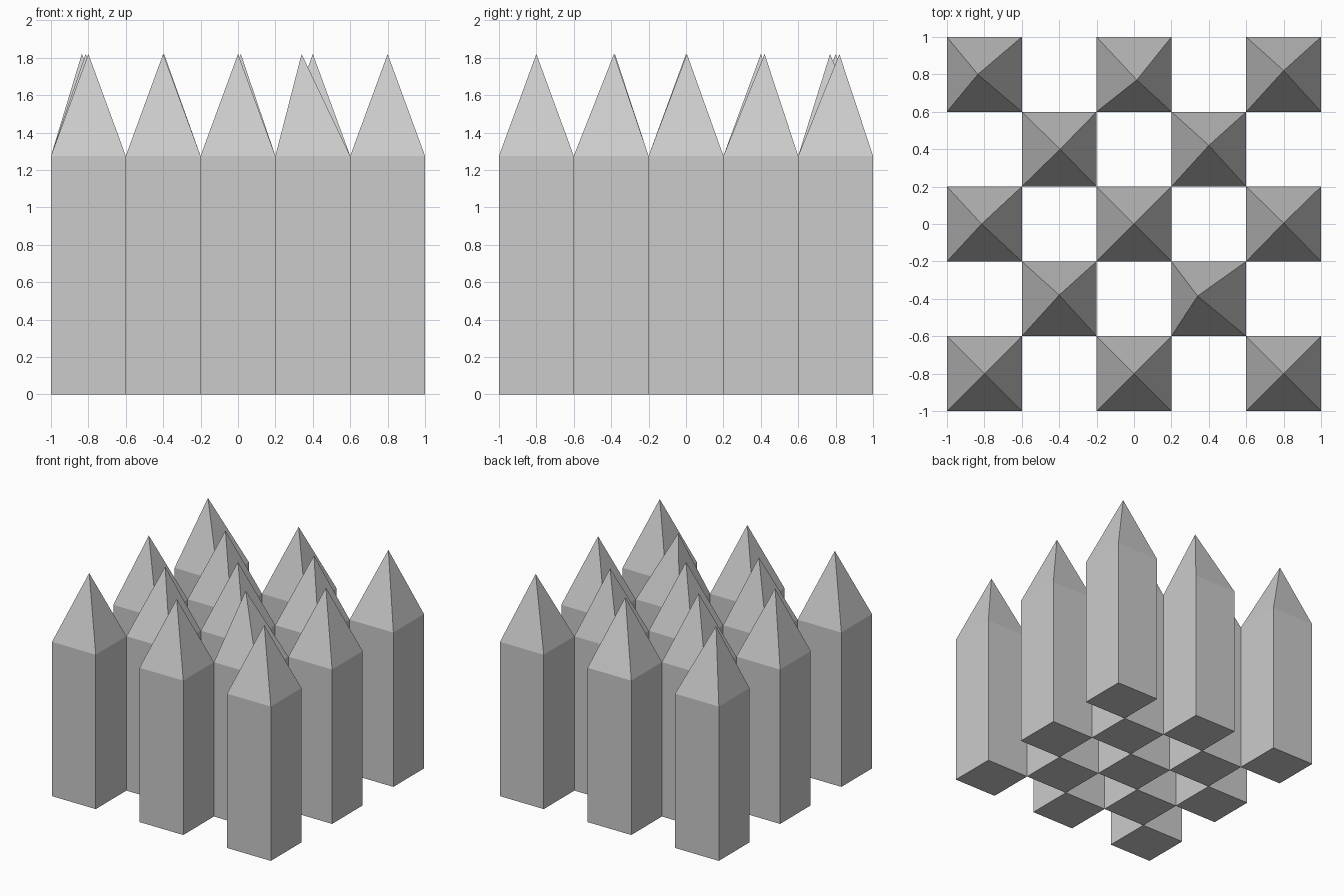
import bpy, bmesh

if "Cube" in bpy.data.objects:
    bpy.data.objects.remove(bpy.data.objects["Cube"])

HALF = 0.2       # half width of a tower
WALL = 1.275     # height of the walls
TIP = 1.82       # height of the roof tips

# Small shifts of roof tips away from the tower centre, by (column, row)
TIP_SHIFT = {
    (0, 4): (-0.035, 0.0), (2, 4): (0.015, -0.03), (4, 4): (0.0, 0.02),
    (1, 3): (0.005, 0.0), (3, 3): (0.0, 0.02),
    (0, 2): (-0.015, 0.0), (4, 2): (0.0, 0.005),
    (1, 1): (0.0, 0.02), (3, 1): (-0.06, 0.015),
}


def tower(name, x, y, shift):
    """Square column with a pyramid roof whose tip may lean."""
    bm = bmesh.new()
    corners = [(-HALF, -HALF), (HALF, -HALF), (HALF, HALF), (-HALF, HALF)]
    low = [bm.verts.new((a, b, 0)) for a, b in corners]
    high = [bm.verts.new((a, b, WALL)) for a, b in corners]
    tip = bm.verts.new((shift[0], shift[1], TIP))
    bm.faces.new(low[::-1])
    for i in range(4):
        j = (i + 1) % 4
        bm.faces.new((low[i], low[j], high[j], high[i]))
        bm.faces.new((high[i], high[j], tip))
    mesh = bpy.data.meshes.new(name)
    bm.to_mesh(mesh)
    bm.free()
    ob = bpy.data.objects.new(name, mesh)
    ob.location = (x, y, 0)
    bpy.context.collection.objects.link(ob)


# Towers on every other square of a 5 x 5 board
for row in range(5):
    for col in range(5):
        if (row + col) % 2 == 0:
            tower(f"tower_{col}_{row}", (col - 2) * 0.4, (row - 2) * 0.4,
                  TIP_SHIFT.get((col, row), (0, 0)))
